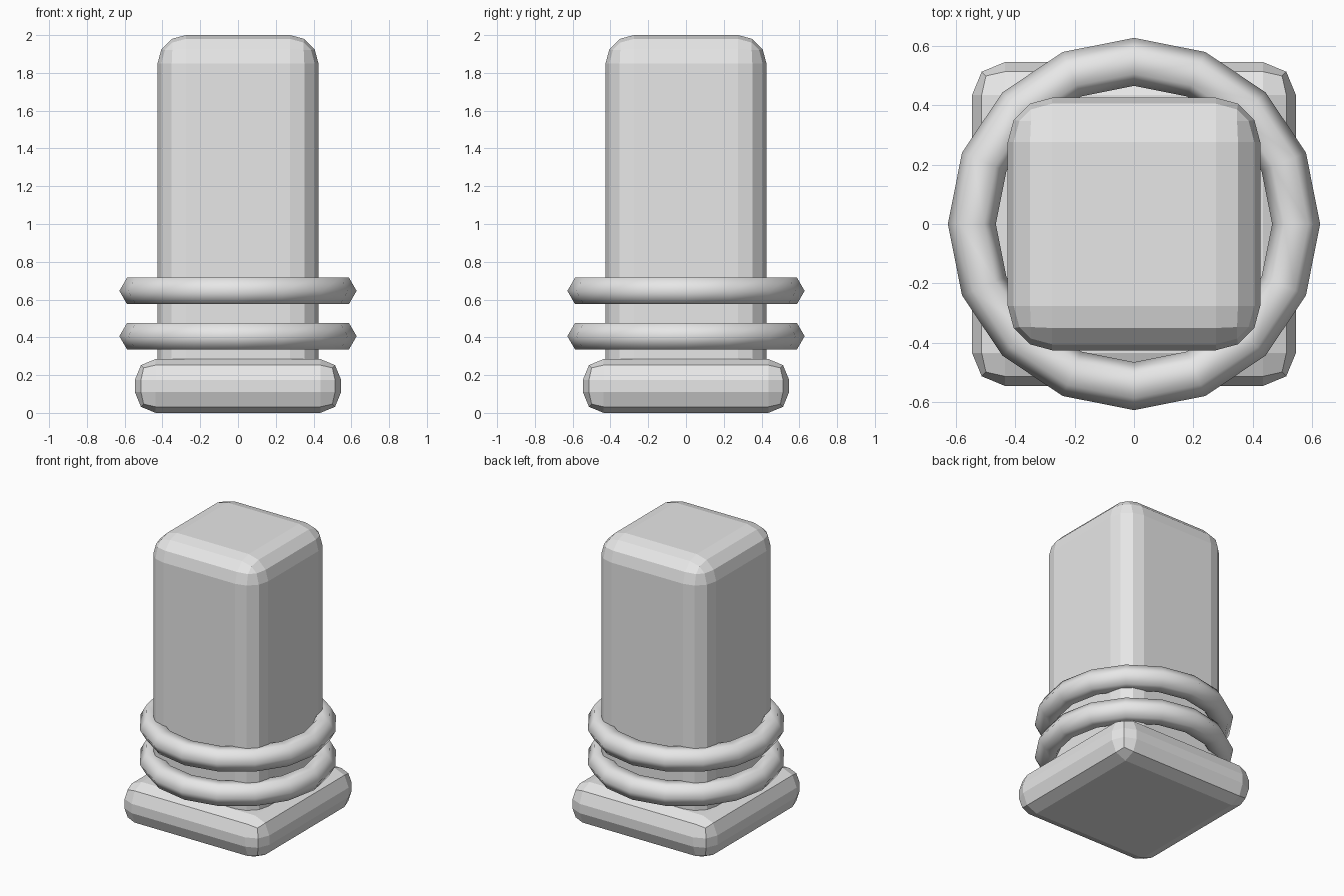
import bpy

cube = bpy.data.objects.get("Cube")
if cube:
    bpy.data.objects.remove(cube, do_unlink=True)

GREY = (0.8, 0.8, 0.8, 1.0)
grey = bpy.data.materials.new("plain_grey")
grey.use_nodes = True
grey.diffuse_color = GREY
grey.node_tree.nodes["Principled BSDF"].inputs["Base Color"].default_value = GREY


def bevelled_block(name, half, bottom, top, width, segments):
    """Square block with rounded edges and flat facets."""
    bpy.ops.mesh.primitive_cube_add(size=1, location=(0, 0, (bottom + top) / 2))
    block = bpy.context.object
    block.name = name
    block.scale = (2 * half, 2 * half, top - bottom)
    bpy.ops.object.transform_apply(location=False, rotation=False, scale=True)
    bevel = block.modifiers.new("rounded_edges", "BEVEL")
    bevel.width = width
    bevel.segments = segments
    bevel.limit_method = "NONE"
    block.data.materials.append(grey)


def ring(name, height):
    """Smooth low-poly ring with a six-sided section."""
    bpy.ops.mesh.primitive_torus_add(
        major_segments=16, minor_segments=6,
        major_radius=0.547, minor_radius=0.081, location=(0, 0, height))
    torus = bpy.context.object
    torus.name = name
    bpy.ops.object.shade_smooth()
    torus.data.materials.append(grey)


# Foot and tall column
bevelled_block("base", 0.546, 0.0, 0.285, 0.11, 2)
bevelled_block("column", 0.426, 0.13, 2.0, 0.15, 3)

# Two rings around the column
ring("lower_ring", 0.406)
ring("upper_ring", 0.646)
